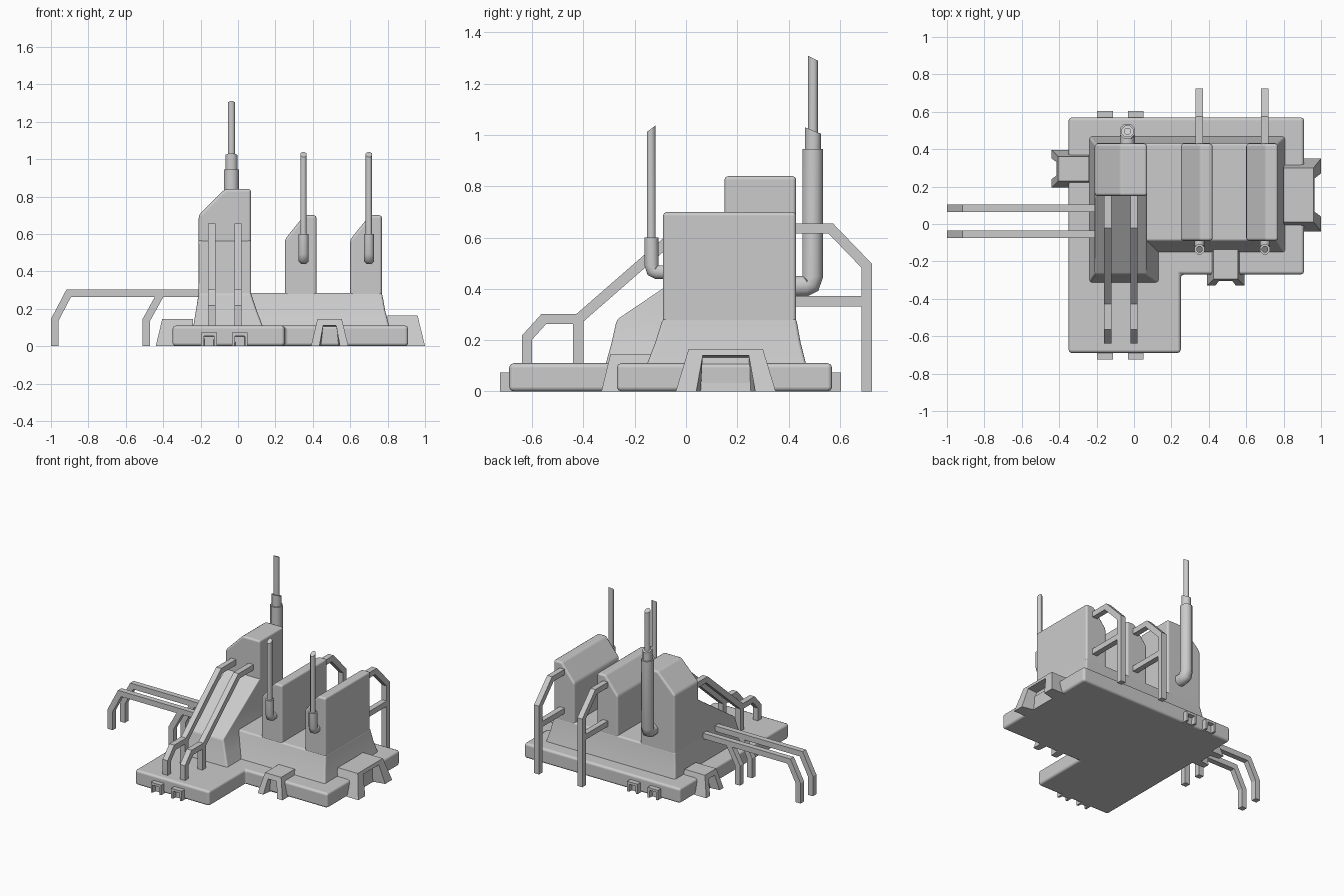
import bpy, math
import bmesh
from mathutils import Vector, Matrix

if "Cube" in bpy.data.objects:
    bpy.data.objects.remove(bpy.data.objects["Cube"])


def make(name, verts, faces, bevel=0.0, smooth=False):
    me = bpy.data.meshes.new(name)
    me.from_pydata([tuple(v) for v in verts], [], faces)
    bm = bmesh.new()
    bm.from_mesh(me)
    bmesh.ops.recalc_face_normals(bm, faces=bm.faces)
    bm.to_mesh(me)
    bm.free()
    ob = bpy.data.objects.new(name, me)
    bpy.context.collection.objects.link(ob)
    if bevel:
        me.shade_smooth()
        m = ob.modifiers.new("bevel", 'BEVEL')
        m.width, m.segments, m.limit_method = bevel, 2, 'ANGLE'
        m.angle_limit = math.radians(32)
        m.harden_normals = True
    elif smooth:
        me.shade_smooth()
        me.set_sharp_from_angle(angle=math.radians(50))
    return ob


def loft(name, rings, **kw):
    n, k = len(rings[0]), len(rings)
    verts = [p for r in rings for p in r]
    faces = [(i*n + j, i*n + (j+1) % n, (i+1)*n + (j+1) % n, (i+1)*n + j)
             for i in range(k-1) for j in range(n)]
    faces += [tuple(range(n)), tuple(range((k-1)*n, k*n))]
    return make(name, verts, faces, **kw)


def rect(x0, x1, y0, y1, z, zb=None):
    # horizontal rectangle; zb optionally gives a different height at the back
    zb = z if zb is None else zb
    return [(x0, y0, z), (x1, y0, z), (x1, y1, zb), (x0, y1, zb)]


def tower(name, prof, y0, y1):
    return loft(name, [[(x, y, z) for x, z in prof] for y in (y0, y1)], bevel=0.015)


def rail(name, path, place, half=0.02):
    # mitred square bar along a 2D path; place(a, b, w) maps it into space
    pts = [Vector(p) for p in path]
    rings = []
    for i, p in enumerate(pts):
        d0 = (p - pts[i-1]).normalized() if i else None
        d1 = (pts[i+1] - p).normalized() if i < len(pts)-1 else None
        d0, d1 = d0 or d1, d1 or d0
        n0, n1 = Vector((-d0.y, d0.x)), Vector((-d1.y, d1.x))
        m = (n0 + n1).normalized()
        m *= half / m.dot(n0)
        a, b = p + m, p - m
        rings.append([place(a.x, a.y, -half), place(a.x, a.y, half),
                      place(b.x, b.y, half), place(b.x, b.y, -half)])
    return loft(name, rings)


def tube(name, x, secs):
    # octagonal tube, sections (y, z, vy, vz, r): v is the in-plane axis
    k = 1 / math.cos(math.pi/8)
    rings = []
    for y, z, vy, vz, r in secs:
        ang = [math.pi/8 + i*math.pi/4 for i in range(8)]
        rings.append([(x + r*k*math.cos(a), y + r*k*math.sin(a)*vy,
                       z + r*k*math.sin(a)*vz) for a in ang])
    return loft(name, rings, smooth=True)


def elbow(y_wall, y, z, r, s):
    # start of a pipe leaving a wall and turning upwards
    return [(y_wall - s*0.02, z, 0, -1, r), (y - s*r*0.6, z, 0, -1, r),
            (y - s*r*0.2, z + r*0.3, 0.72*s, -0.72, r*1.02), (y, z + r*0.95, s, 0, r)]


def bracket(name, loc, rot, wb, wt, h, ib, it, ih, d, tilt, rec):
    # trapezoid housing with a recessed opening, facing local +y
    def quad(b, t, hh, yb, yt):
        return [(-b, yb, 0), (-t, yt, hh), (t, yt, hh), (b, yb, 0)]
    v = (quad(wb, wt, h, 0, 0) + quad(wb, wt, h, d, d - tilt)
         + quad(ib, it, ih, d, d - tilt*ih/h)
         + quad(ib*0.85, it, ih*0.95, d - rec, d - rec - tilt*0.5))
    f = [(0, 1, 2, 3), (12, 13, 14, 15), (0, 3, 15, 12)]
    for a, b in ((0, 4), (4, 8), (8, 12)):
        f += [(a+i, a+i+1, b+i+1, b+i) for i in range(3)]
    f += [(0, 4, 8, 12), (3, 7, 11, 15)]
    M = Matrix.Translation((loc[0], loc[1], 0)) @ Matrix.Rotation(math.radians(rot), 4, 'Z')
    return make(name, [M @ Vector(p) for p in v], f)


# L-shaped base slab
L = [(-0.35, -0.69), (0.25, -0.69), (0.25, -0.27), (0.91, -0.27), (0.91, 0.57), (-0.35, 0.57)]
loft("base_slab", [[(x, y, z) for x, y in L] for z in (0, 0.11)], bevel=0.018)

# flared lower body and the sloping front ramp of the tall tower
loft("lower_body", [rect(-0.24, 0.81, -0.155, 0.47, 0.10),
                    rect(-0.225, 0.787, -0.12, 0.447, 0.19),
                    rect(-0.21, 0.77, -0.09, 0.43, 0.285)], bevel=0.012)
loft("front_ramp", [rect(-0.24, 0.135, -0.315, 0.40, 0.10),
                    rect(-0.225, 0.10, -0.29, 0.40, 0.19),
                    rect(-0.21, 0.07, -0.27, 0.40, 0.28),
                    rect(-0.21, 0.07, 0.16, 0.40, 0.57)], bevel=0.012)

# three towers with chamfered left shoulder
tower("tall_tower", [(-0.21, 0.2), (0.07, 0.2), (0.07, 0.84), (-0.07, 0.84), (-0.21, 0.70)], 0.15, 0.43)
for i, x in enumerate((0.25, 0.60)):
    tower(f"low_tower_{i}", [(x, 0.2), (x+0.17, 0.2), (x+0.17, 0.70), (x+0.105, 0.70), (x, 0.57)],
          -0.09, 0.43)

# exhaust stack at the back of the tall tower
tube("rear_pipe", -0.035, elbow(0.43, 0.495, 0.41, 0.04, 1)
     + [(0.495, 0.945, 1, 0, 0.04)])
tube("rear_pipe_collar", -0.035, [(0.495, 0.90, 1, 0, 0.031), (0.495, 1.018, 1, -0.4, 0.031)])
tube("rear_pipe_tip", -0.035, [(0.495, 0.95, 1, 0, 0.019), (0.495, 1.30, 1, -0.5, 0.019)])

# exhaust pipes on the low tower fronts
for i, x in enumerate((0.35, 0.70)):
    tube(f"front_pipe_{i}", x, elbow(-0.09, -0.135, 0.465, 0.027, -1)
         + [(-0.135, 0.60, -1, 0, 0.027)])
    tube(f"front_pipe_tip_{i}", x, [(-0.135, 0.55, 1, 0, 0.017), (-0.135, 1.025, 1, 0.75, 0.017)])

# rails on the left side
for i, y in enumerate((-0.055, 0.085)):
    put = lambda a, b, w, y=y: (a, y + w, b)
    rail(f"left_rail_{i}", [(-0.18, 0.283), (-0.905, 0.283), (-0.98, 0.14), (-0.98, 0)], put)
    rail(f"left_rail_leg_{i}", [(-0.41, 0.285), (-0.49, 0.14), (-0.49, 0)], put)

# stair rails at the front
for i, x in enumerate((-0.14, 0.0)):
    put = lambda a, b, w, x=x: (x + w, a, b)
    rail(f"stair_rail_{i}", [(0.17, 0.635), (-0.015, 0.635), (-0.42, 0.282), (-0.555, 0.282),
                             (-0.62, 0.21), (-0.62, 0.10)], put)
    rail(f"stair_rail_leg_{i}", [(-0.42, 0.285), (-0.42, 0.10)], put)

# rails behind the low towers
for i, x in enumerate((0.35, 0.70)):
    put = lambda a, b, w, x=x: (x + w, a, b)
    rail(f"rear_rail_{i}", [(0.41, 0.635), (0.565, 0.635), (0.705, 0.49), (0.705, 0)], put)
    rail(f"rear_rail_brace_{i}", [(0.41, 0.352), (0.70, 0.352)], put)

# trapezoid housings on three sides
bracket("right_housing", (0.80, 0.155), -90, 0.195, 0.145, 0.165, 0.115, 0.09, 0.14, 0.20, 0.04, 0.085)
bracket("front_housing", (0.49, -0.13), 180, 0.10, 0.065, 0.145, 0.055, 0.035, 0.11, 0.20, 0.035, 0.07)
bracket("left_housing", (-0.24, 0.295), 90, 0.10, 0.065, 0.145, 0.055, 0.035, 0.11, 0.20, 0.035, 0.07)

# small sockets on front and back edges
for i, x in enumerate((-0.155, 0.01)):
    bracket(f"front_socket_{i}", (x, -0.66), 180, 0.042, 0.042, 0.073, 0.028, 0.026, 0.055, 0.065, 0, 0.03)
    bracket(f"rear_socket_{i}", (x, 0.54), 0, 0.042, 0.042, 0.073, 0.028, 0.026, 0.055, 0.065, 0, 0.03)
